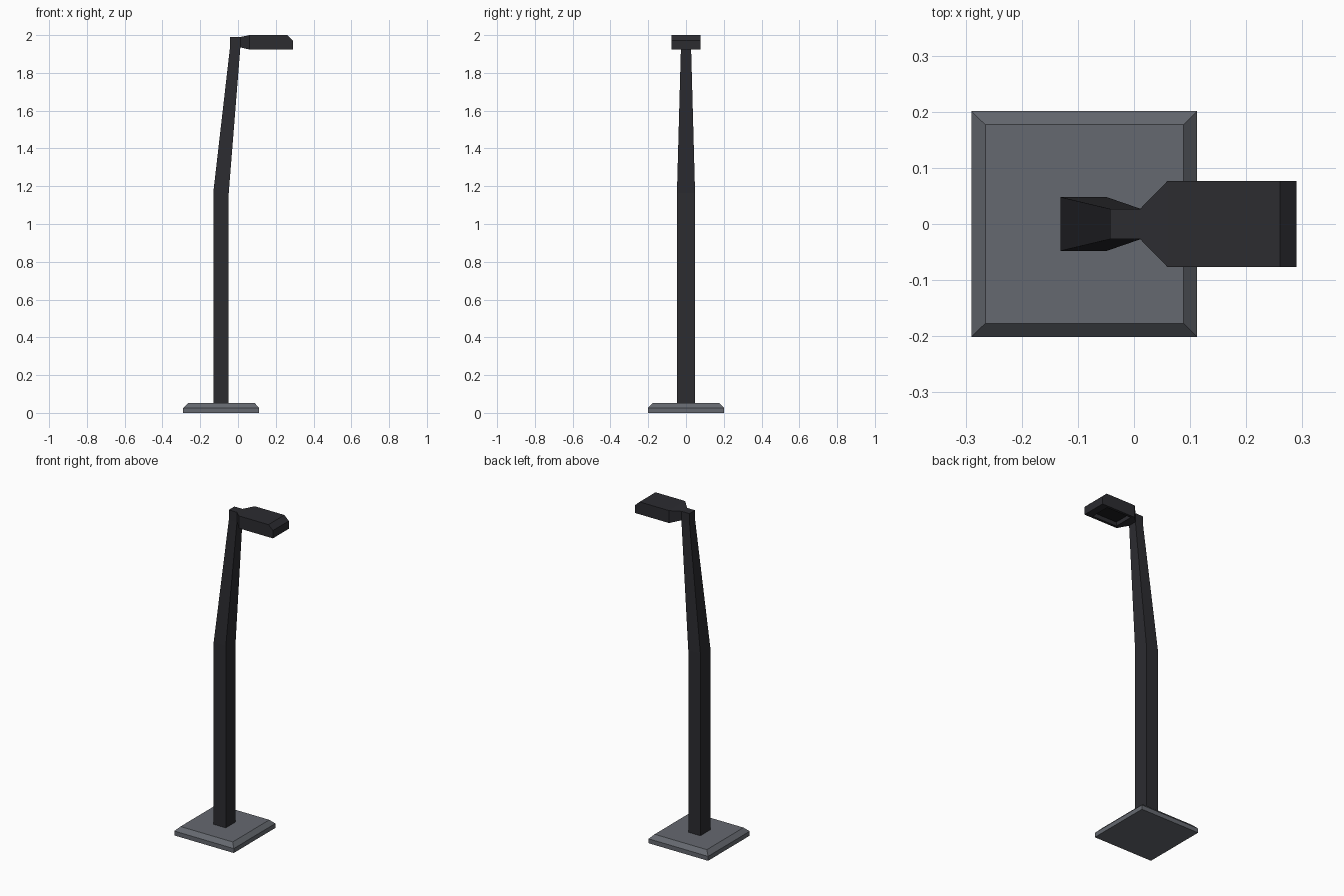
import bpy, bmesh
from math import radians
from mathutils import Vector

if "Cube" in bpy.data.objects:
    bpy.data.objects.remove(bpy.data.objects["Cube"])


def material(name, color):
    m = bpy.data.materials.new(name)
    m.diffuse_color = (*color, 1)
    m.use_nodes = True
    m.node_tree.nodes["Principled BSDF"].inputs["Base Color"].default_value = m.diffuse_color
    return m


dark = material("dark_metal", (0.025, 0.025, 0.03))
grey = material("grey_concrete", (0.13, 0.14, 0.16))
black = material("dark_lens", (0.012, 0.012, 0.014))


def loft(rings):
    """Skin a list of four-point rings and cap both ends."""
    bm = bmesh.new()
    loops = [[bm.verts.new(p) for p in r] for r in rings]
    for a, b in zip(loops, loops[1:]):
        for i in range(4):
            j = (i + 1) % 4
            bm.faces.new((a[i], a[j], b[j], b[i]))
    bm.faces.new(loops[0])
    bm.faces.new(loops[-1])
    bmesh.ops.dissolve_limit(bm, angle_limit=radians(1), verts=bm.verts, edges=bm.edges)
    bmesh.ops.recalc_face_normals(bm, faces=bm.faces)
    return bm


def finish(name, bm, *mats):
    me = bpy.data.meshes.new(name)
    bm.to_mesh(me)
    bm.free()
    ob = bpy.data.objects.new(name, me)
    bpy.context.collection.objects.link(ob)
    for m in mats:
        me.materials.append(m)
    return ob


def flat_ring(x0, x1, hy, z):
    return [(x0, -hy, z), (x1, -hy, z), (x1, hy, z), (x0, hy, z)]


def side_ring(x, hy, z0, z1):
    return [(x, -hy, z0), (x, hy, z0), (x, hy, z1), (x, -hy, z1)]


# Square base plate with chamfered top edge
finish("base", loft([flat_ring(-0.29, 0.112, 0.201, 0),
                     flat_ring(-0.29, 0.112, 0.201, 0.027),
                     flat_ring(-0.265, 0.088, 0.177, 0.052)]), grey)

# Pole: straight shaft, leaning taper, short upright tip
finish("pole", loft([flat_ring(-0.131, -0.049, 0.048, 0.05),
                     flat_ring(-0.131, -0.049, 0.048, 1.165),
                     flat_ring(-0.043, 0.012, 0.027, 1.93),
                     flat_ring(-0.043, 0.012, 0.027, 1.99)]), dark)

# Lamp head: flared neck, flat body, chamfered nose
bm = loft([side_ring(0.012, 0.028, 1.935, 1.99),
           side_ring(0.06, 0.077, 1.924, 2.0),
           side_ring(0.26, 0.077, 1.924, 2.0),
           side_ring(0.29, 0.077, 1.924, 1.972)])

# Recessed light opening under the body
bottom = min(bm.faces, key=lambda f: f.calc_center_median().z)
bmesh.ops.inset_individual(bm, faces=[bottom], thickness=0.022)
pit = bmesh.ops.extrude_discrete_faces(bm, faces=[bottom])["faces"][0]
bmesh.ops.translate(bm, verts=pit.verts, vec=Vector((0, 0, 0.025)))
pit.material_index = 1
finish("lamp_head", bm, dark, black)
